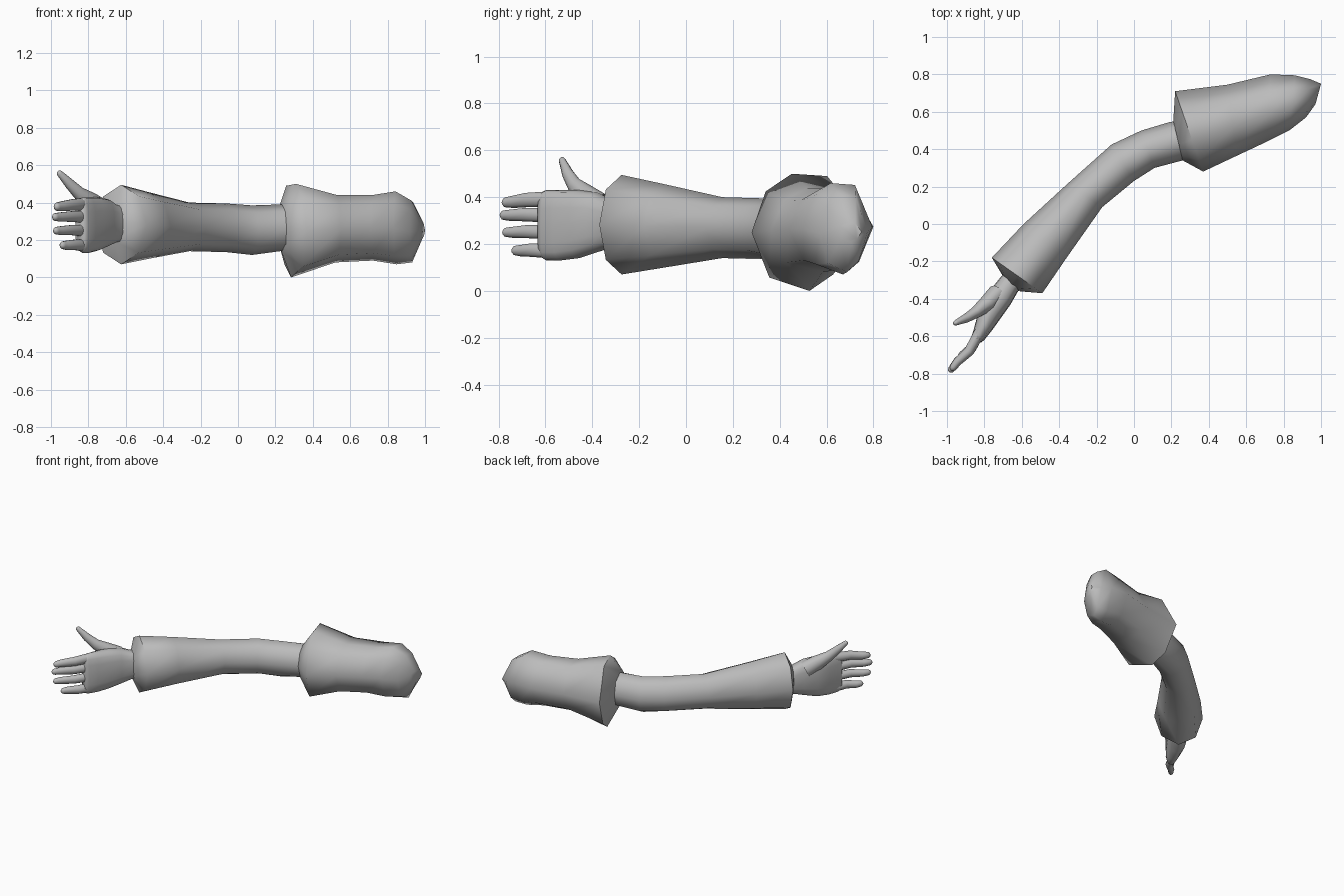
import bpy, bmesh, math
from mathutils import Vector

if "Cube" in bpy.data.objects:
    bpy.data.objects.remove(bpy.data.objects["Cube"])

grey = bpy.data.materials.new("plain grey")
grey.diffuse_color = (0.5, 0.5, 0.5, 1)
grey.use_nodes = True
grey.node_tree.nodes["Principled BSDF"].inputs["Base Color"].default_value = grey.diffuse_color


def skin(name, rings, angle):
    """Bridge rings of points into a closed, smooth-shaded part."""
    bm = bmesh.new()
    loops = [[bm.verts.new(p) for p in r] for r in rings]
    n = len(loops[0])
    for a, b in zip(loops, loops[1:]):
        for i in range(n):
            j = (i + 1) % n
            bm.faces.new((a[i], a[j], b[j], b[i]))
    bm.faces.new(loops[0])
    bm.faces.new(loops[-1])
    bmesh.ops.recalc_face_normals(bm, faces=bm.faces[:])
    me = bpy.data.meshes.new(name)
    bm.to_mesh(me)
    bm.free()
    me.materials.append(grey)
    ob = bpy.data.objects.new(name, me)
    bpy.context.collection.objects.link(ob)
    bpy.ops.object.select_all(action='DESELECT')
    bpy.context.view_layer.objects.active = ob
    ob.select_set(True)
    bpy.ops.object.shade_smooth_by_angle(angle=math.radians(angle))
    return ob


def loft(name, sections, profile, angle=62):
    """Section: back edge x,y / front edge x,y / low z, high z."""
    rings = []
    for lx, ly, rx, ry, lo, hi in sections:
        c = Vector(((lx + rx) / 2, (ly + ry) / 2, (lo + hi) / 2))
        u = Vector(((lx - rx) / 2, (ly - ry) / 2, 0))
        v = Vector((0, 0, (hi - lo) / 2))
        rings.append([c + u * a + v * b for a, b in profile])
    return skin(name, rings, angle)


def rounded(n, power=1.0):
    out = []
    for i in range(n):
        t = 2 * math.pi * i / n
        c, s = math.cos(t), math.sin(t)
        out.append((math.copysign(abs(c) ** power, c), math.copysign(abs(s) ** power, s)))
    return out


def finger(name, path, radii, n=10):
    """Tapered tube with a rounded tip."""
    pts = [Vector(p) for p in path]
    d = (pts[-1] - pts[-2]).normalized()
    r = radii[-1]
    radii = list(radii)
    end = pts[-1].copy()
    for k in (0.5, 0.85, 0.98):
        pts.append(end + d * r * k)
        radii.append(r * math.sqrt(1 - k * k))
    rings = []
    for i, p in enumerate(pts):
        t = (pts[min(i + 1, len(pts) - 1)] - pts[max(i - 1, 0)]).normalized()
        side = t.cross(Vector((0, 0, 1))).normalized()
        up = side.cross(t)
        rings.append([p + side * a * radii[i] * 0.85 + up * b * radii[i]
                      for a, b in rounded(n)])
    return skin(name, rings, 75)


# Upper sleeve: flared octagonal cuff tapering to the shoulder
eight = [(-1, 0), (-.72, .7), (-.2, 1), (.5, .96), (1, .05), (.62, -.72), (.15, -1), (-.65, -.77)]
loft("upper_sleeve", [
    (.21, .55, .26, .34, .14, .39),
    (.22, .71, .37, .28, .00, .50),
    (.50, .745, .55, .365, .08, .44),
    (.73, .80, .71, .44, .09, .44),
    (.86, .795, .83, .50, .07, .46),
    (.94, .775, .92, .57, .08, .41),
    (1.0, .75, .97, .64, .21, .29)], eight)

# Lower sleeve: bent at the elbow, flared at the wrist
loft("lower_sleeve", [
    (.30, .56, .33, .36, .15, .385),
    (.19, .545, .26, .34, .14, .39),
    (.04, .50, .11, .30, .12, .385),
    (-.12, .425, .00, .23, .135, .395),
    (-.35, .22, -.17, .09, .14, .40),
    (-.59, .00, -.36, -.18, .10, .455),
    (-.76, -.18, -.49, -.37, .07, .495),
    (-.70, -.28, -.61, -.36, .19, .39)], rounded(8))

# Palm and wrist
loft("palm", [
    (-.67, -.24, -.57, -.32, .19, .39),
    (-.71, -.28, -.62, -.36, .185, .39),
    (-.75, -.33, -.66, -.43, .165, .42),
    (-.81, -.41, -.71, -.50, .14, .43),
    (-.84, -.50, -.76, -.57, .13, .43),
    (-.86, -.575, -.80, -.62, .13, .43),
    (-.87, -.605, -.82, -.635, .145, .42)], rounded(16, 0.75), 75)

# Four fingers: root height, tip height, tip x, tip y, thickness
for name, z0, z1, tx, ty, r in (
        ("index_finger", .392, .378, -.965, -.765, .032),
        ("middle_finger", .322, .323, -.975, -.775, .030),
        ("ring_finger", .250, .250, -.970, -.765, .029),
        ("little_finger", .170, .172, -.935, -.725, .030)):
    root = Vector((-.82, -.57, z0))
    tip = Vector((tx, ty, z1))
    mid = root.lerp(tip, .5) + Vector((.012, -.012, .003))
    finger(name, [root, mid, root.lerp(tip, .85), tip], [r * 1.1, r, r * .85, r * .72])

# Thumb
finger("thumb", [(-.73, -.37, .36), (-.79, -.43, .405), (-.85, -.475, .45),
                 (-.90, -.505, .50), (-.952, -.528, .555)],
       [.06, .052, .036, .028, .017])
